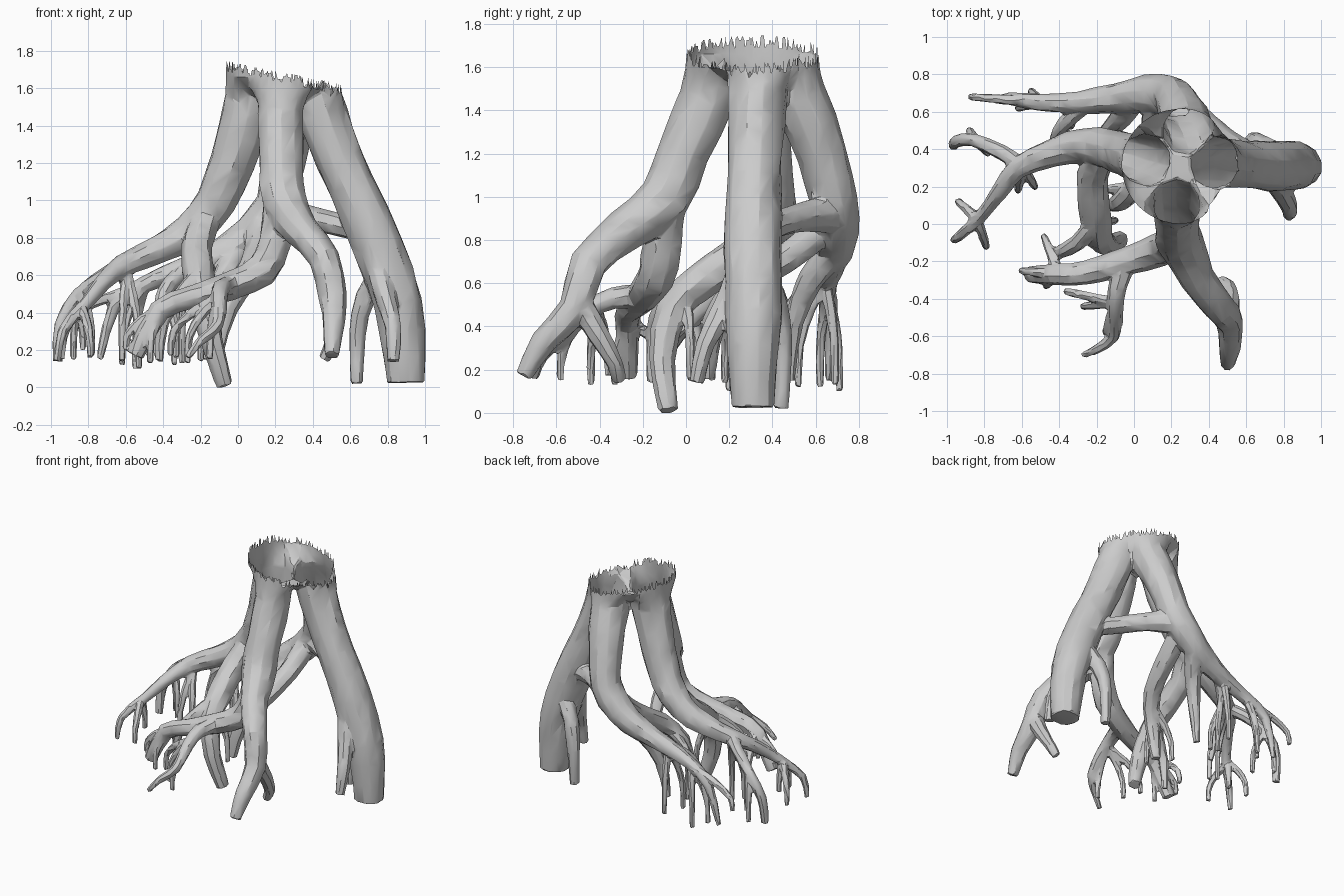
import bpy, bmesh, math, random
from mathutils import Vector

random.seed(4)
solid = bmesh.new()      # every root is added here as a closed tube, then fused


def catmull(p, steps):
    # Smooth path through (x, y, z, radius) control points
    p = [Vector(q) for q in p]
    q = [2 * p[0] - p[1]] + p + [2 * p[-1] - p[-2]]
    out = []
    for i in range(1, len(q) - 2):
        a, b, c, d = q[i - 1:i + 3]
        for s in range(steps):
            t = s / steps
            out.append(0.5 * (2 * b + (c - a) * t + (2 * a - 5 * b + 4 * c - d) * t * t
                              + (3 * b - a - 3 * c + d) * t ** 3))
    return out + [p[-1]]


def loft(rings):
    # Closed skin through rings of points
    rows = [[solid.verts.new(v) for v in r] for r in rings]
    faces = [solid.faces.new(rows[0][::-1]), solid.faces.new(rows[-1])]
    n = len(rows[0])
    for r0, r1 in zip(rows, rows[1:]):
        for k in range(n):
            faces.append(solid.faces.new((r0[k], r0[(k + 1) % n], r1[(k + 1) % n], r1[k])))
    bmesh.ops.recalc_face_normals(solid, faces=faces)


def root(pts, sides=8, steps=2):
    # Tapered, slightly knobbly tube along a smooth path
    path = catmull(pts, steps)
    pos = [Vector(p[:3]) for p in path]
    rings, n = [], None
    for i, c in enumerate(pos):
        t = (pos[min(i + 1, len(pos) - 1)] - pos[max(i - 1, 0)]).normalized()
        if n is None:
            n = t.cross(Vector((0.3, 1, 0.1)))
        n = (n - t * n.dot(t)).normalized()
        b = t.cross(n)
        ring = []
        for k in range(sides):
            a = 2 * math.pi * k / sides
            r = path[i][3] * random.uniform(0.96, 1.08)
            ring.append(c + (n * math.cos(a) + b * math.sin(a)) * r)
        rings.append(ring)
    loft(rings)


def rootlet(start, end, r=0.03):
    # Thin root that reaches outward and then hangs down
    s, e = Vector(start), Vector(end)
    m = s.lerp(e, 0.55)
    m.z = s.z - 0.25 * (s.z - e.z)
    h = s.lerp(e, 0.95)
    h.z = s.z - 0.6 * (s.z - e.z)
    root([(*s, r), (*m, r * 0.9), (*h, r * 0.75), (*e, r * 0.65)], sides=6)


# Front leg
root([(.23, .12, 1.6, .12), (.23, .1, 1.46, .125), (.23, -.01, 1.2, .12), (.25, -.1, .99, .12),
      (.34, -.29, .84, .095), (.46, -.45, .69, .085), (.51, -.52, .48, .075),
      (.51, -.66, .33, .058), (.5, -.75, .17, .038)], 10)
# Right leg
root([(.41, .33, 1.6, .13), (.45, .33, 1.46, .135), (.54, .32, 1.22, .125), (.68, .31, .92, .13),
      (.81, .31, .6, .135), (.88, .31, .3, .12), (.895, .31, .025, .1)], 12)
# Back leg
root([(.29, .48, 1.6, .13), (.29, .52, 1.46, .135), (.24, .63, 1.2, .115), (.2, .68, .98, .11),
      (.07, .695, .82, .1), (-.1, .67, .71, .08), (-.3, .65, .63, .06),
      (-.5, .65, .55, .045), (-.66, .67, .44, .035), (-.74, .66, .15, .018)], 10)
# Left leg
root([(.07, .33, 1.6, .13), (.05, .35, 1.46, .135), (-.03, .37, 1.2, .12), (-.12, .4, .99, .11),
      (-.26, .42, .83, .095), (-.44, .38, .73, .075), (-.62, .3, .65, .058),
      (-.72, .17, .56, .045), (-.82, .04, .44, .035), (-.94, -.07, .3, .026),
      (-.965, -.085, .14, .018)], 10)

# Trunk: round above, shrinking into the four lobes of the legs below
legs = [(.23, .1), (.45, .34), (.3, .51), (.05, .35)]
cx, cy, N = .24, .31, 48


def lobe(a):
    d, best = Vector((math.cos(a), math.sin(a))), .1
    for x, y in legs:
        o = Vector((x - cx, y - cy))
        u = o.dot(d)
        h = .125 ** 2 - (o.length_squared - u * u)
        if h > 0 and u > 0:
            best = max(best, u + math.sqrt(h))
    return best


rings = []
for z, w in ((1.5, 0), (1.55, .4), (1.6, .75), (1.66, 1), (1.85, 1)):
    ring = []
    for k in range(N):
        a = 2 * math.pi * k / N
        r = lobe(a) * (1 - w) + .305 * w
        ring.append((cx + r * math.cos(a), cy + r * math.sin(a), z))
    rings.append(ring)
loft(rings)

# Heavy side roots and forks of the front leg
root([(.22, -.08, 1.0, .085), (.2, -.11, .78, .09), (.13, -.14, .63, .09), (-.05, -.2, .54, .075),
      (-.25, -.26, .48, .062), (-.42, -.27, .41, .058), (-.55, -.27, .17, .045)])
root([(.5, -.5, .52, .06), (.52, -.41, .37, .05), (.5, -.33, .23, .04), (.46, -.31, .15, .032)])
root([(-.04, -.2, .54, .055), (-.09, -.34, .53, .05), (-.1, -.47, .46, .042), (-.11, -.6, .33, .034),
      (-.2, -.67, .25, .025), (-.27, -.7, .16, .018)])
# Cross root between right and back legs
root([(.66, .35, .84, .06), (.5, .44, .88, .065), (.35, .56, .91, .07), (.18, .68, .92, .09)])
# Forks of the right leg
root([(.8, .36, .66, .06), (.68, .42, .48, .055), (.64, .45, .28, .045), (.635, .44, .02, .035)])
root([(.74, .25, .66, .06), (.79, .17, .47, .055), (.83, .09, .32, .045), (.83, .05, .14, .035)])
# Roots dropping from the left leg
root([(-.16, .4, .93, .08), (-.22, .26, .75, .085), (-.21, .08, .62, .085), (-.19, -.06, .48, .075),
      (-.14, -.11, .25, .06), (-.07, -.08, .01, .045)])
root([(-.6, .31, .66, .045), (-.7, .38, .61, .042), (-.86, .45, .49, .036), (-.95, .44, .33, .034),
      (-.965, .42, .14, .028)])
root([(-.2, .02, .6, .05), (-.3, -.1, .5, .045), (-.4, -.15, .36, .035), (-.42, -.16, .14, .022)])
# Roots dropping from the back leg
root([(.12, .64, .86, .075), (.1, .47, .72, .07), (.04, .25, .58, .065), (-.06, .13, .42, .055),
      (-.12, .1, .16, .035)])
root([(-.24, .65, .65, .045), (-.37, .54, .55, .042), (-.42, .45, .42, .032), (-.43, .33, .16, .02)])
root([(.02, .69, .76, .07), (-.06, .58, .62, .06), (-.14, .5, .42, .045), (-.18, .48, .15, .025)])

# Thin hanging rootlets: where they start, then where each one ends
groups = [
    ((-.84, .03, .43), [(-.79, -.12, .16), (-.94, .12, .15), (-.83, .06, .2)]),
    ((-.6, .31, .62), [(-.62, .18, .14), (-.53, .2, .1)]),
    ((-.84, .44, .5), [(-.88, .5, .15), (-.78, .38, .17)]),
    ((-.5, .65, .54), [(-.87, .68, .3), (-.55, .71, .1), (-.62, .62, .12)]),
    ((-.3, .64, .6), [(-.3, .69, .13), (-.34, .52, .12)]),
    ((-.39, .51, .5), [(-.33, .45, .16)]),
    ((-.4, -.27, .42), [(-.48, -.07, .17), (-.6, -.25, .2), (-.47, -.33, .13)]),
    ((-.1, -.42, .48), [(-.36, -.36, .17), (-.27, -.44, .13), (-.15, -.58, .15)]),
    ((-.2, 0, .55), [(-.1, .02, .15)]),
    ((-.02, .2, .5), [(-.2, .18, .14)]),
]
for start, ends in groups:
    for end in ends:
        rootlet(start, end)

# Fuse all roots into one skin and reduce it to low-poly facets
me = bpy.data.meshes.new("tree_roots")
solid.to_mesh(me)
ob = bpy.data.objects.new("tree_roots", me)
bpy.context.collection.objects.link(ob)
bpy.context.view_layer.objects.active = ob
ob.select_set(True)
m = ob.modifiers.new("fuse", 'REMESH')
m.mode, m.voxel_size = 'VOXEL', .01
m = ob.modifiers.new("soften", 'SMOOTH')
m.factor, m.iterations = .5, 3
m = ob.modifiers.new("facets", 'DECIMATE')
m.ratio = .035
for name in ("fuse", "soften", "facets"):
    bpy.ops.object.modifier_apply(modifier=name)

# Cut the trunk open along a tilted plane and tear the rim
bm = bmesh.new()
bm.from_mesh(me)
bmesh.ops.bisect_plane(bm, geom=bm.verts[:] + bm.edges[:] + bm.faces[:], plane_co=(cx, cy, 1.645),
                       plane_no=(.2, 0, 1), clear_outer=True)
rim = [e for e in bm.edges if e.is_boundary]
bmesh.ops.subdivide_edges(bm, edges=rim, cuts=3)
for i, v in enumerate([v for v in bm.verts if v.is_boundary]):
    v.co.z += random.choice((-.015, 0, .02, .04))
bm.to_mesh(me)
bm.free()
bpy.ops.object.shade_smooth_by_angle(angle=math.radians(25))
